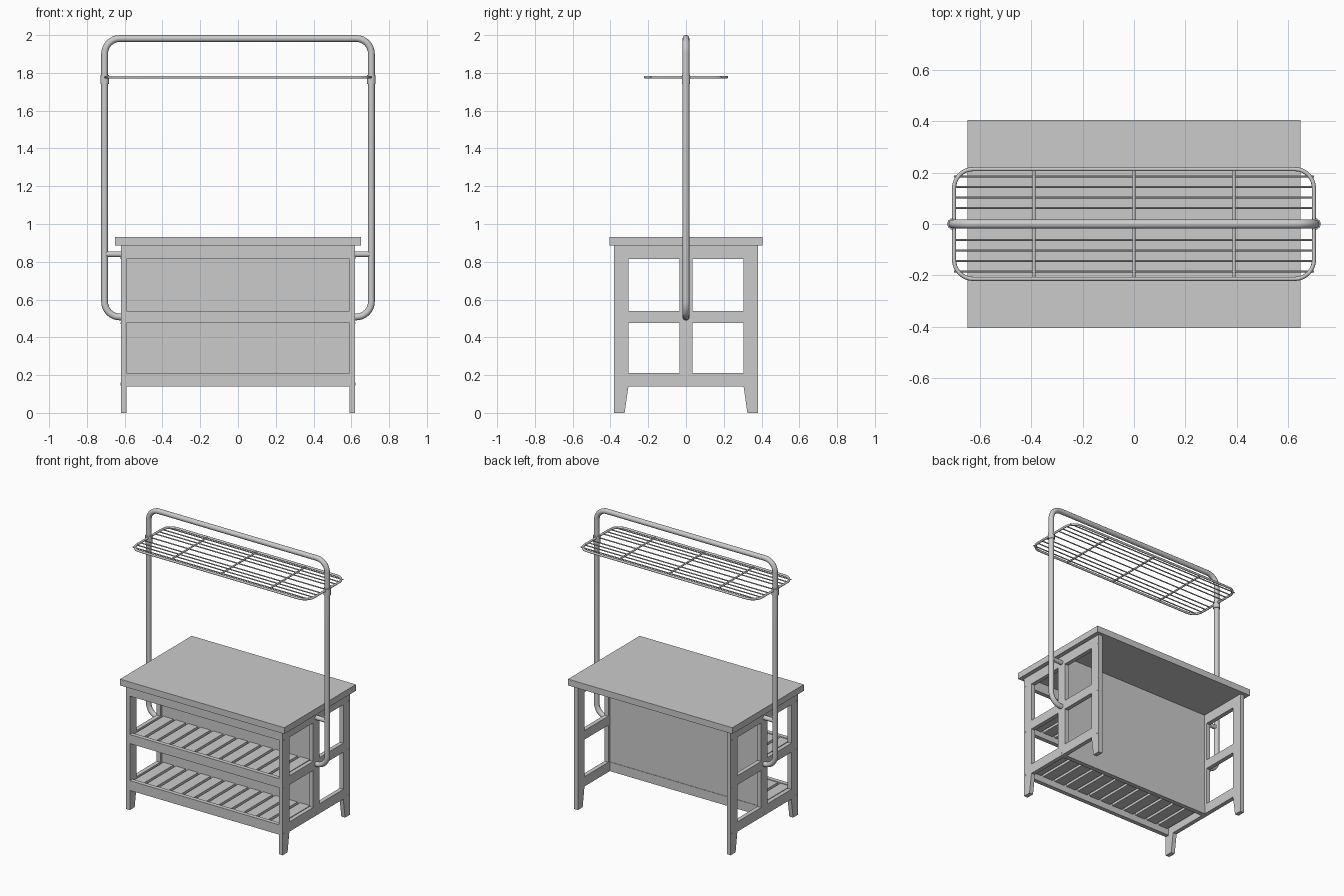
import bpy, bmesh, math
from mathutils import Vector

cube = bpy.data.objects.get("Cube")
if cube:
    bpy.data.objects.remove(cube, do_unlink=True)

GREY = (0.6, 0.6, 0.6, 1)
grey = bpy.data.materials.new("plain grey")
grey.use_nodes = True
grey.diffuse_color = GREY
grey.node_tree.nodes["Principled BSDF"].inputs["Base Color"].default_value = GREY


def add_mesh(name, bm):
    bmesh.ops.recalc_face_normals(bm, faces=bm.faces)
    mesh = bpy.data.meshes.new(name)
    bm.to_mesh(mesh)
    bm.free()
    mesh.materials.append(grey)
    ob = bpy.data.objects.new(name, mesh)
    bpy.context.collection.objects.link(ob)
    return ob


def box(name, x, y, z):
    """Box from (min, max) ranges."""
    bm = bmesh.new()
    bmesh.ops.create_cube(bm, size=1)
    for v in bm.verts:
        v.co = Vector([(r[0] + r[1]) / 2 + c * (r[1] - r[0])
                       for c, r in zip(v.co, (x, y, z))])
    return add_mesh(name, bm)


def slab(name, outline, x):
    """Extrude a (y, z) outline across an x range."""
    bm = bmesh.new()
    face = bm.faces.new([bm.verts.new((x[0], y, z)) for y, z in outline])
    new = bmesh.ops.extrude_face_region(bm, geom=[face])["geom"]
    moved = [g for g in new if isinstance(g, bmesh.types.BMVert)]
    bmesh.ops.translate(bm, verts=moved, vec=(x[1] - x[0], 0, 0))
    return add_mesh(name, bm)


def fillet(points, radius, closed, steps=8):
    """Round the corners of a right-angled path."""
    pts = [Vector(p) for p in points]
    out = []
    for i, p in enumerate(pts):
        if not closed and i in (0, len(pts) - 1):
            out.append(p)
            continue
        a = (pts[i - 1] - p).normalized() * radius
        b = (pts[(i + 1) % len(pts)] - p).normalized() * radius
        for k in range(steps + 1):
            t = k / steps * math.pi / 2
            out.append(p + a * (1 - math.sin(t)) + b * (1 - math.cos(t)))
    return out


def tube(name, points, radius, corner=0, closed=False, resolution=3):
    path = fillet(points, corner, closed) if corner else points
    curve = bpy.data.curves.new(name, "CURVE")
    curve.dimensions = "3D"
    curve.bevel_depth = radius
    curve.bevel_resolution = resolution
    curve.use_fill_caps = True
    spline = curve.splines.new("POLY")
    spline.points.add(len(path) - 1)
    for sp, p in zip(spline.points, path):
        sp.co = (*p, 1)
    spline.use_cyclic_u = closed
    curve.materials.append(grey)
    ob = bpy.data.objects.new(name, curve)
    bpy.context.collection.objects.link(ob)
    bpy.ops.object.select_all(action="DESELECT")
    ob.select_set(True)
    bpy.context.view_layer.objects.active = ob
    bpy.ops.object.convert(target="MESH")
    bpy.ops.object.shade_smooth_by_angle(angle=math.radians(50))


SIDES = ((1, "left"), (-1, "right"))
ENDS = ((-1, "front"), (1, "back"))
LOW, MID, HIGH = (0.14, 0.21), (0.475, 0.54), (0.815, 0.885)
RAILS = (("lower", LOW), ("middle", MID), ("upper", HIGH))


def span(s, a, b):
    return tuple(sorted((s * a, s * b)))


# Table top
box("table_top", (-0.65, 0.65), (-0.405, 0.405), (0.885, 0.93))

# Side frames: tapered legs, centre post, rails, screw heads
for s, side in SIDES:
    x = span(s, 0.59, 0.62)
    box(f"{side}_centre_post", x, (-0.035, 0.035), (0.14, 0.885))
    screws = [(0, 0.155)]
    for e, end in ENDS:
        leg = [(0.38, 0), (0.38, 0.885), (0.305, 0.885), (0.305, 0.14), (0.325, 0)]
        slab(f"{end}_{side}_leg", [(e * y, z) for y, z in leg], x)
        for level, z in RAILS:
            box(f"{side}_{end}_{level}_side_rail", x, span(e, 0.035, 0.305), z)
        screws += [(e * 0.365, z) for z in (0.15, 0.475, 0.82)]
    for y, z in screws:
        tube(f"{side}_screw_head", [(s * 0.615, y, z), (s * 0.622, y, z)], 0.005)

# Front rails and centre panel
for level, z in RAILS:
    box(f"front_{level}_rail", (-0.59, 0.59), (-0.38, -0.35), z)
box("panel_bottom_rail", (-0.59, 0.59), (-0.015, 0.018), (0.14, 0.205))
box("centre_panel", (-0.59, 0.59), (-0.015, 0.015), (0.205, 0.885))

# Slatted shelves in front of the panel
COUNT, GAP = 12, 0.02
pitch = 1.18 / COUNT
for level, z in RAILS[:2]:
    for i in range(COUNT):
        x0 = -0.59 + i * pitch
        box(f"{level}_shelf_slat", (x0 + GAP / 2, x0 + pitch - GAP / 2),
            (-0.35, -0.015), (z[1] - 0.025, z[1] - 0.005))

# Overhead pipe frame with short braces and collars
PX = 0.706
tube("pipe_frame", [(-0.61, 0, 0.508), (-PX, 0, 0.508), (-PX, 0, 1.982),
                    (PX, 0, 1.982), (PX, 0, 0.508), (0.61, 0, 0.508)],
     0.018, corner=0.08, resolution=4)
RACK = 1.777
for s, side in SIDES:
    tube(f"{side}_pipe_brace", [(s * 0.61, 0, 0.84), (s * PX, 0, 0.84)], 0.016)
    tube(f"{side}_pipe_collar", [(s * PX, 0, 1.74), (s * PX, 0, 1.79)], 0.023)

# Wire rack
RX, RY = 0.702, 0.214
tube("rack_frame", [(-RX, -RY, RACK), (RX, -RY, RACK), (RX, RY, RACK), (-RX, RY, RACK)],
     0.008, corner=0.075, closed=True)
for x in (-0.39, 0, 0.39):
    tube("rack_cross_bar", [(x, -RY, RACK), (x, RY, RACK)], 0.006, resolution=2)
for i in range(-4, 5):
    y = i * 0.041 + (0.022 if i > 0 else -0.022 if i < 0 else 0)
    tube("rack_wire", [(-RX, y, RACK), (RX, y, RACK)], 0.004, resolution=1)
